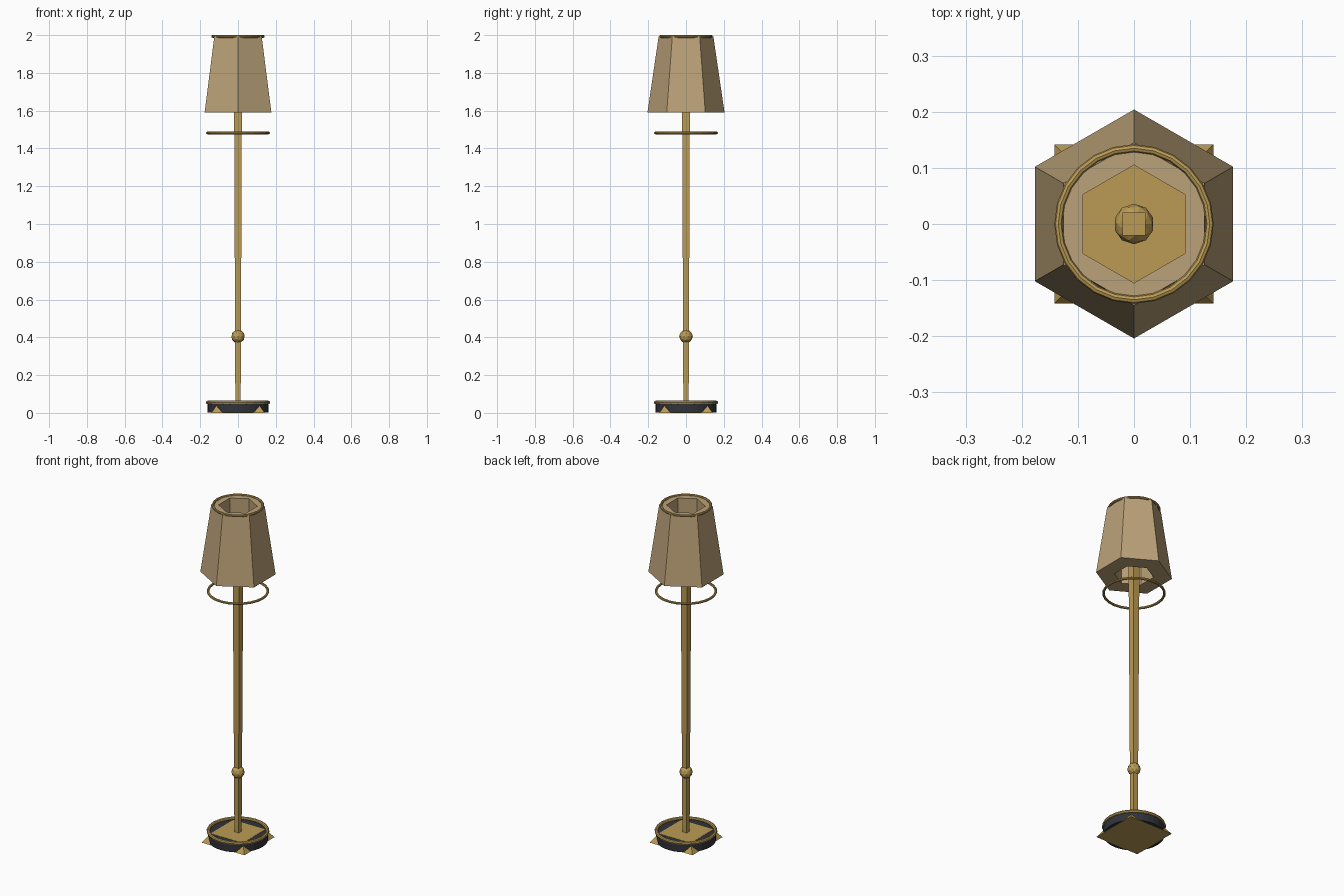
import bpy, bmesh
from math import cos, sin, pi

if "Cube" in bpy.data.objects:
    bpy.data.objects.remove(bpy.data.objects["Cube"])


def material(name, rgb):
    m = bpy.data.materials.new(name)
    m.diffuse_color = (*rgb, 1)
    m.use_nodes = True
    m.node_tree.nodes["Principled BSDF"].inputs["Base Color"].default_value = m.diffuse_color
    return m


GOLD = material("brass", (0.5, 0.33, 0.09))
CLOTH = material("shade_cloth", (0.5, 0.36, 0.19))
DARK = material("dark_base", (0.03, 0.033, 0.04))


def finish(name, mat):
    ob = bpy.context.object
    ob.name = name
    ob.data.materials.append(mat)
    return ob


def frustum(name, sides, r1, r2, z1, z2, mat, turn=0.0):
    bpy.ops.mesh.primitive_cone_add(vertices=sides, radius1=r1, radius2=r2, depth=z2 - z1,
                                    location=(0, 0, (z1 + z2) / 2), rotation=(0, 0, turn))
    return finish(name, mat)


def ring(name, major, minor, z):
    bpy.ops.mesh.primitive_torus_add(major_segments=24, minor_segments=8, major_radius=major,
                                     minor_radius=minor, location=(0, 0, z))
    return finish(name, GOLD)


# Base: dark disc with a square brass plinth whose corners poke out as feet
frustum("base_disc", 32, 0.162, 0.162, 0.001, 0.05, DARK)
frustum("base_plinth", 4, 0.2, 0.15, 0.0, 0.0505, GOLD, pi / 4)
ring("base_ring", 0.16, 0.01, 0.055)

# Square pole, widening slightly upward, with a ball
frustum("pole", 4, 0.02, 0.029, 0.05, 1.65, GOLD, pi / 4)
bpy.ops.mesh.primitive_ico_sphere_add(subdivisions=2, radius=0.036, location=(0, 0, 0.405))
finish("pole_ball", GOLD)

# Rings under and on top of the shade
ring("lower_ring", 0.162, 0.007, 1.482)
ring("shade_top_ring", 0.135, 0.007, 1.993)

# Hexagonal shade: tapered outside, straight hexagonal bore
bm = bmesh.new()
section = [(0.204, 1.59), (0.145, 1.992), (0.105, 1.992), (0.105, 1.59)]
loops = [[bm.verts.new((r * cos(pi / 2 + k * pi / 3), r * sin(pi / 2 + k * pi / 3), z))
          for k in range(6)] for r, z in section]
for i in range(4):
    a, b = loops[i], loops[(i + 1) % 4]
    for k in range(6):
        n = (k + 1) % 6
        bm.faces.new((a[k], a[n], b[n], b[k]))
bmesh.ops.recalc_face_normals(bm, faces=bm.faces)
mesh = bpy.data.meshes.new("lamp_shade")
bm.to_mesh(mesh)
bm.free()
mesh.materials.append(CLOTH)
bpy.context.collection.objects.link(bpy.data.objects.new("lamp_shade", mesh))
